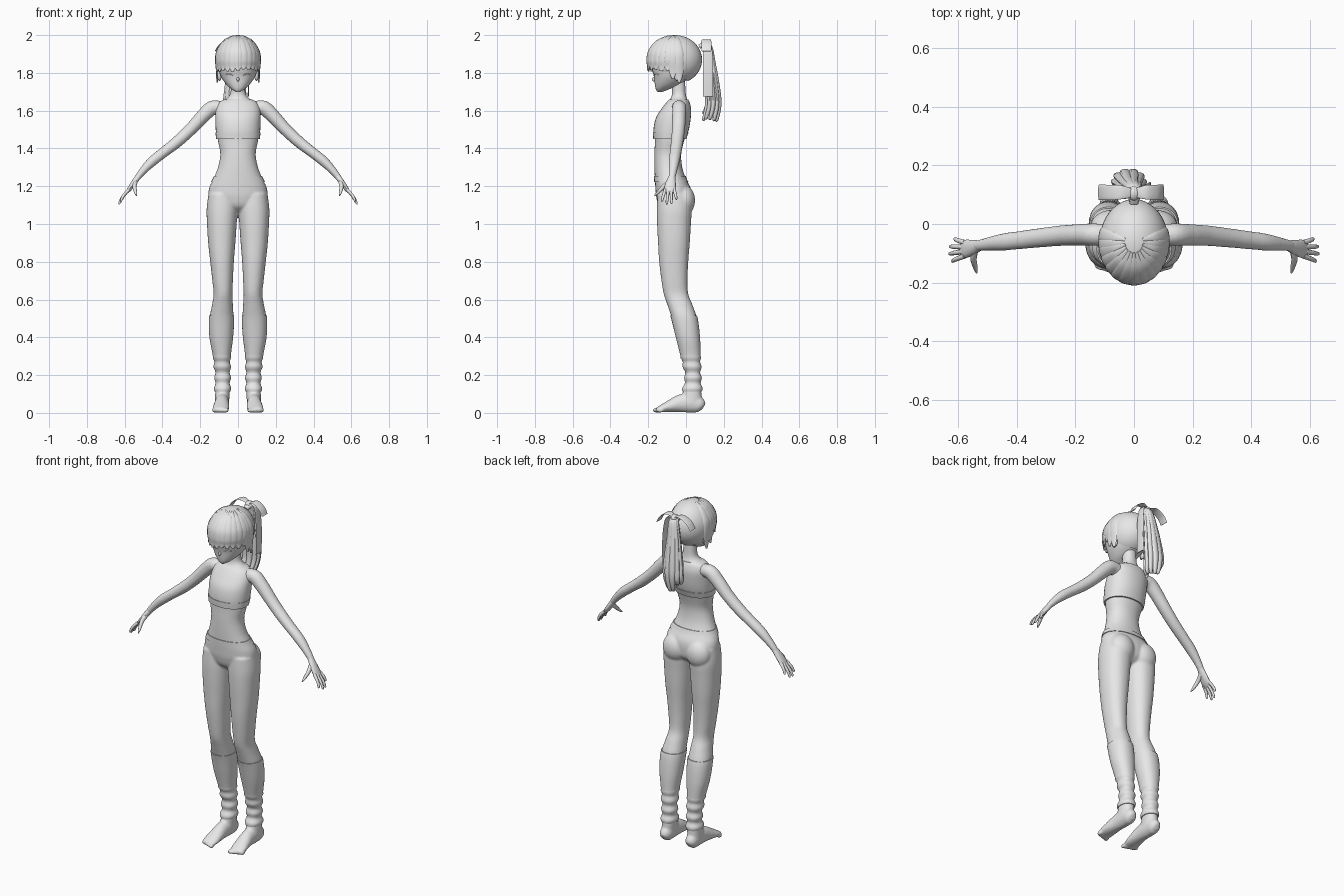
import bpy, bmesh, math, random
from mathutils import Vector

random.seed(4)
if "Cube" in bpy.data.objects:
    bpy.data.objects.remove(bpy.data.objects["Cube"])

grey = bpy.data.materials.new("plain_grey")
grey.use_nodes = True
grey.diffuse_color = (0.8, 0.8, 0.8, 1)
grey.node_tree.nodes["Principled BSDF"].inputs["Base Color"].default_value = grey.diffuse_color
AXIS_X, AXIS_Y = Vector((1, 0, 0)), Vector((0, 1, 0))


def finish(name, bm):
    """Turn a bmesh into a smooth shaded object."""
    bmesh.ops.recalc_face_normals(bm, faces=bm.faces)
    mesh = bpy.data.meshes.new(name)
    bm.to_mesh(mesh)
    bm.free()
    mesh.materials.append(grey)
    for face in mesh.polygons:
        face.use_smooth = True
    mesh.set_sharp_from_angle(angle=math.radians(50))
    obj = bpy.data.objects.new(name, mesh)
    bpy.context.collection.objects.link(obj)
    return obj


def spline(rows, steps):
    """Smooth curve through rows of numbers."""
    out = []
    for i in range(len(rows) - 1):
        a, b, c, d = (rows[min(max(i + k, 0), len(rows) - 1)] for k in (-1, 0, 1, 2))
        for s in range(steps):
            t = s / steps
            out.append(tuple(q + t / 2 * (r - p + t * (2 * p - 5 * q + 4 * r - w
                             + t * (3 * (q - r) + w - p))) for p, q, r, w in zip(a, b, c, d)))
    return out + [tuple(rows[-1])]


def skin(name, rings):
    """Closed surface through matching rings of points."""
    bm = bmesh.new()
    loops = [[bm.verts.new(p) for p in ring] for ring in rings]
    n = len(loops[0])
    for low, high in zip(loops, loops[1:]):
        for i in range(n):
            j = (i + 1) % n
            bm.faces.new((low[i], low[j], high[j], high[i]))
    bm.faces.new(loops[0])
    bm.faces.new(loops[-1])
    return finish(name, bm)


def column(name, rows, side=1, low=0, high=3, grow=lambda z: 0, steps=6, n=32):
    """Upright form; each row holds z, front, back, inner x, outer x."""
    rings = []
    for z, front, back, inner, outer in spline(rows, steps):
        if low <= z <= high:
            rx, ry = (outer - inner) / 2 + grow(z), (back - front) / 2 + grow(z)
            ring = []
            for k in range(n):
                c, s = math.cos(math.tau * k / n), math.sin(math.tau * k / n)
                ring.append((side * ((inner + outer) / 2 + rx * math.copysign(abs(c) ** 0.92, c)),
                             (front + back) / 2 + ry * math.copysign(abs(s) ** 0.92, s), z))
            rings.append(ring)
    return skin(name, rings)


def tube(name, rows, across, side=1, steps=5, n=14):
    """Form along a path; each row holds x, y, z and two radii."""
    path = spline([(r[0] * side, *r[1:]) for r in rows], steps)
    rings = []
    for i, (x, y, z, a, b) in enumerate(path):
        t = (Vector(path[min(i + 1, len(path) - 1)][:3]) - Vector(path[max(i - 1, 0)][:3])).normalized()
        v = t.cross(across).normalized()
        u = v.cross(t)
        rings.append([Vector((x, y, z)) + u * a * math.cos(math.tau * k / n)
                      + v * b * math.sin(math.tau * k / n) for k in range(n)])
    return skin(name, rings)


def ball(name, centre, size, cut=None):
    """Ellipsoid, optionally trimmed below a plane."""
    bm = bmesh.new()
    bmesh.ops.create_uvsphere(bm, u_segments=40, v_segments=24, radius=1)
    bmesh.ops.scale(bm, vec=size, verts=bm.verts)
    bmesh.ops.translate(bm, vec=centre, verts=bm.verts)
    if cut:
        bmesh.ops.bisect_plane(bm, geom=bm.verts[:] + bm.edges[:] + bm.faces[:],
                               plane_co=cut[0], plane_no=cut[1], clear_inner=True)
    return finish(name, bm)


# Profiles of the main forms
torso = [(z, f, b, -w, w) for z, f, b, w in (
    (1.05, -.09, -.03, .03), (1.09, -.14, .02, .115), (1.14, -.157, .03, .153),
    (1.19, -.162, .025, .153), (1.24, -.165, 0, .13), (1.3, -.167, -.02, .106),
    (1.37, -.167, -.025, .094), (1.44, -.165, -.01, .106), (1.5, -.167, .01, .113),
    (1.56, -.155, .02, .115), (1.61, -.125, .022, .112), (1.645, -.098, .014, .095),
    (1.667, -.08, .004, .056), (1.7, -.074, -.002, .039), (1.78, -.085, -.005, .037))]
leg = [(.05, -.03, .085, .047, .122), (.13, -.012, .08, .044, .12), (.2, -.002, .075, .045, .118),
       (.3, -.025, .074, .042, .129), (.4, -.05, .07, .03, .147), (.5, -.075, .058, .024, .15),
       (.57, -.098, .035, .027, .138), (.63, -.118, .012, .03, .129), (.7, -.13, .008, .027, .136),
       (.8, -.142, .012, .022, .147), (.9, -.148, .02, .014, .158), (1, -.153, .026, .007, .164),
       (1.08, -.154, .03, .002, .166), (1.16, -.15, .02, .01, .156)]
arm = [(.08, -.037, 1.615, .035, .032), (.135, -.036, 1.615, .038, .039), (.185, -.037, 1.572, .037, .037),
       (.25, -.04, 1.502, .035, .033), (.32, -.047, 1.437, .033, .031), (.39, -.055, 1.382, .031, .028),
       (.45, -.062, 1.335, .029, .027), (.5, -.069, 1.285, .023, .021), (.537, -.075, 1.24, .018, .016)]
foot = [(.084, .093, .03, .016, .018), (.084, .075, .04, .033, .04), (.084, .03, .053, .037, .052),
        (.085, -.03, .05, .038, .047), (.088, -.08, .037, .042, .034), (.091, -.125, .024, .044, .021),
        (.091, -.155, .016, .038, .012)]

# Body fused into one soft surface
parts = [column("torso", torso)]
for s in (1, -1):
    parts += [column("leg", leg, s), tube("arm", arm, AXIS_Y, s, n=20), tube("foot", foot, AXIS_X, s, n=20),
              ball("buttock", (s * .076, -.012, 1.125), (.074, .06, .08))]
    for i in range(5):
        parts.append(ball("toe", (s * (.06 + .0165 * i), -.159 + .006 * i, .0135), (.011, .018, .0125)))
bm = bmesh.new()
for part in parts:
    bm.from_mesh(part.data)
    bpy.data.objects.remove(part)
body = finish("body", bm)
fuse = body.modifiers.new("fuse", 'REMESH')
fuse.mode = 'VOXEL'
fuse.voxel_size = 0.006
fuse.use_smooth_shade = True
soften = body.modifiers.new("soften", 'SMOOTH')
soften.factor = 0.5
soften.iterations = 6

# Clothing
column("cropped_top", torso, low=1.45, high=1.662, grow=lambda z: .005)
column("top_hem", torso, low=1.45, high=1.487, grow=lambda z: .008, steps=12)
column("waistband", torso, low=1.222, high=1.258, grow=lambda z: .004, steps=12)


def folds(z):
    return .004 + (.004 * math.sin(z * 110) * (z < .29))


# Paired parts
for s, label in ((1, "left"), (-1, "right")):
    column(label + "_sock", leg, s, low=.11, high=.522, grow=folds, steps=10)
    tube(label + "_palm", [(.525, -.073, 1.255, .017, .016), (.55, -.08, 1.22, .026, .015),
                           (.575, -.085, 1.185, .031, .012), (.59, -.086, 1.166, .026, .007)], AXIS_Y, s)
    for i, (x, y, z) in enumerate(((.614, -.05, 1.13), (.63, -.077, 1.107),
                                   (.632, -.102, 1.105), (.622, -.128, 1.12))):
        root = Vector((.578, -.063 - .0155 * i, 1.182))
        tip = Vector((x, y, z))
        middle = root.lerp(tip, .55) + Vector((.004, 0, .003))
        tube(label + "_finger", [(*root, .009, .009), (*middle, .008, .008),
                                 (*root.lerp(tip, .92), .006, .006), (*tip, .002, .002)], AXIS_Y, s, n=10)
    tube(label + "_thumb", [(.542, -.085, 1.225, .012, .014), (.548, -.118, 1.198, .011, .012),
                            (.542, -.148, 1.167, .008, .008), (.537, -.167, 1.15, .003, .003)], AXIS_X, s, n=10)
    ball(label + "_ear", (s * .098, -.045, 1.788), (.012, .02, .03))
    tube(label + "_lash", [(.028, -.168, 1.787, .001, .001), (.048, -.163, 1.795, .003, .003),
                           (.07, -.142, 1.789, .001, .001)], AXIS_Y, s, n=8)

# Head
column("head", [(z, f, b, -w, w) for z, f, b, w in (
    (1.7, -.152, -.125, .012), (1.715, -.16, -.085, .036), (1.74, -.165, -.03, .063),
    (1.78, -.17, .02, .09), (1.83, -.182, .05, .104), (1.9, -.185, .06, .105),
    (1.96, -.15, .03, .07), (1.985, -.09, -.03, .02))])
ball("nose", (0, -.17, 1.766), (.007, .011, .011))
ball("hair_cap", (0, -.06, 1.87), (.117, .145, .13), ((0, -.205, 1.835), (0, .34, .94)))


# Fringe and side locks following the curve of the head
def lock(name, turn, tip):
    sx, sy = math.sin(turn), -math.cos(turn)
    rows = []
    for lift, width, thick in ((75, .006, .004), (50, .018, .006), (22, .024, .007), (0, .024, .007)):
        e = math.radians(lift)
        rows.append((.115 * math.cos(e) * sx, -.06 + .143 * math.cos(e) * sy, 1.87 + .128 * math.sin(e), width, thick))
    for share, width in ((.6, .021), (1, .006)):
        rows.append((.112 * sx, -.06 + .142 * sy, 1.87 + (tip - 1.87) * share, width, .004))
    tube(name, rows, Vector((math.cos(turn), math.sin(turn), 0)), n=10)


for i in range(-5, 6):
    lock("fringe_lock", math.radians(15 * i), 1.812 + random.uniform(-.006, .008))
for s in (1, -1):
    for turn, tip in ((86, 1.77), (100, 1.75)):
        lock("side_lock", s * math.radians(turn), tip)

# Ponytail
for i in range(10):
    dx, dy = math.cos(math.tau * i / 10), math.sin(math.tau * i / 10)
    end = random.uniform(1.545, 1.6)
    tube("ponytail_lock", [
        (.003 * dx, .072, 1.94, .012, .012), (.012 * dx, .112 + .012 * dy, 1.945, .015, .012),
        (.024 * dx - .01, .128 + .02 * dy, 1.84, .018, .013), (.038 * dx - .015, .14 + .031 * dy, 1.71, .02, .013),
        (.044 * dx - .018, .144 + .034 * dy, 1.63, .017, .012), (.034 * dx - .02, .128 + .036 * dy, end, .01, .009),
        (.012 * dx - .02, .125 + .03 * dy, end + .012, .003, .003)], AXIS_X, n=10)

# Ribbon
ball("ribbon_knot", (0, .105, 1.957), (.02, .025, .018))
for reach in (.1, -.12):
    tube("ribbon_wing", [(0, .105, 1.962, .014, .004), (reach * .4, .108, 1.975, .024, .003),
                         (reach * .8, .108, 1.95, .026, .003), (reach, .108, 1.915, .026, .003)], AXIS_Y)
tube("ribbon_tail", [(.01, .11, 1.965, .014, .003), (.04, .113, 1.95, .022, .003), (.052, .116, 1.88, .026, .003),
                     (.056, .117, 1.78, .027, .003), (.054, .116, 1.675, .027, .003)], AXIS_Y)
